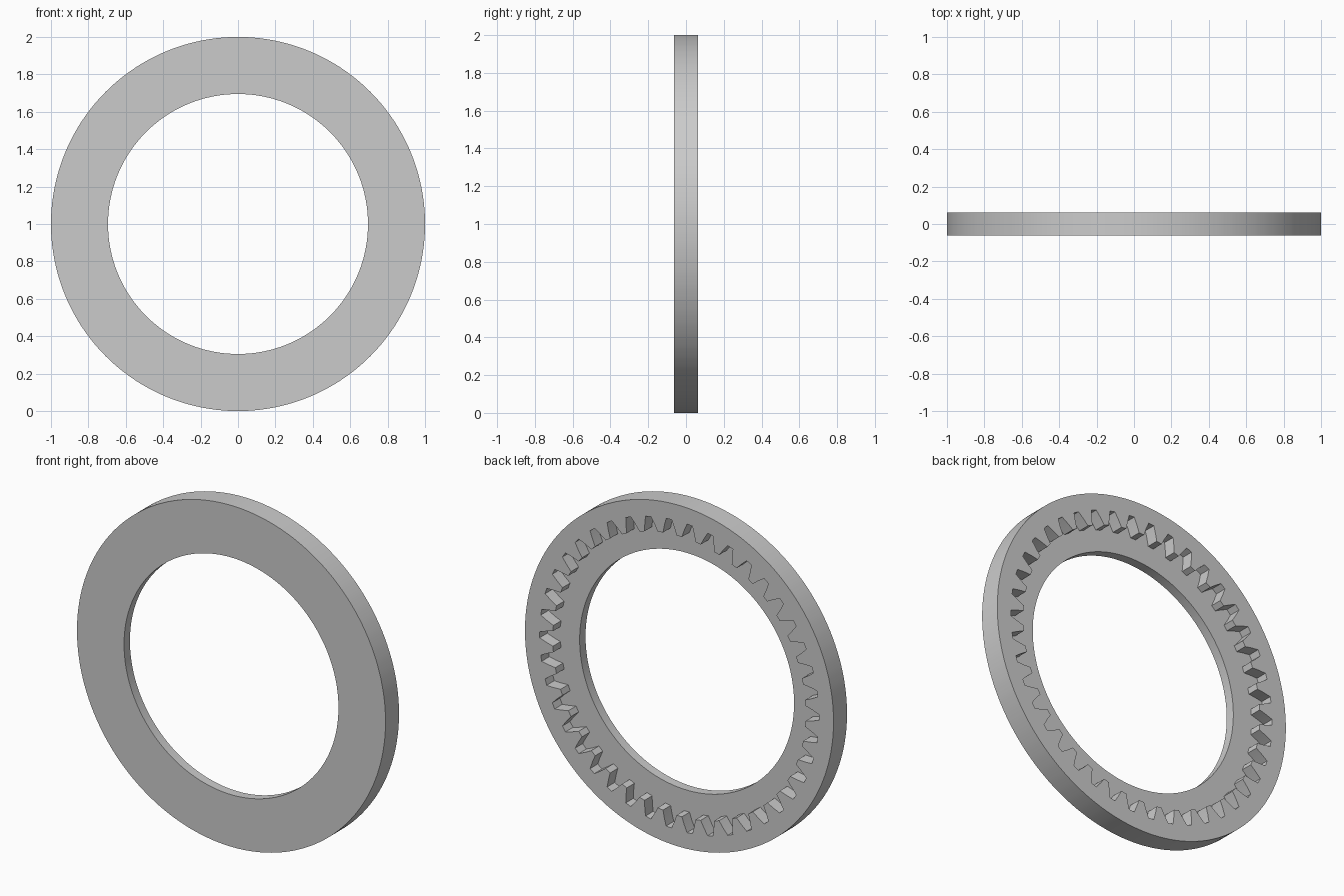
import bpy
import bmesh
import math

cube = bpy.data.objects.get("Cube")
if cube:
    bpy.data.objects.remove(cube, do_unlink=True)

# Main dimensions
TEETH = 42
OUTER, HOLE = 1.0, 0.695
ROOT, PITCH, TIP = 0.905, 0.863, 0.82
FRONT, FLOOR, BACK = -0.0625, -0.008, 0.0625

# One gap between two teeth: (fraction of the tooth pitch, radius)
GAP = [(-0.36, TIP), (-0.25, PITCH), (-0.13, ROOT),
       (0.13, ROOT), (0.25, PITCH), (0.36, TIP)]

# Gap outline repeated round the ring; a tooth sits at the very top
outline = [((i + 0.5 + f) * math.tau / TEETH, r)
           for i in range(TEETH) for f, r in GAP]


def add_loop(bm, y, radius=None):
    """Circle of the given radius, or the toothed outline if none is given."""
    return [bm.verts.new(((radius or r) * math.sin(a), y,
                          1 + (radius or r) * math.cos(a)))
            for a, r in outline]


def bridge(bm, a, b):
    n = len(a)
    for i in range(n):
        j = (i + 1) % n
        bm.faces.new((a[i], a[j], b[j], b[i]))


# Ring gear: outer wall, front plate, hole, recessed floor, toothed wall
bm = bmesh.new()
loops = [add_loop(bm, BACK, OUTER), add_loop(bm, FRONT, OUTER),
         add_loop(bm, FRONT, HOLE), add_loop(bm, FLOOR, HOLE),
         add_loop(bm, FLOOR), add_loop(bm, BACK)]
for k, loop in enumerate(loops):
    bridge(bm, loop, loops[(k + 1) % len(loops)])
bmesh.ops.recalc_face_normals(bm, faces=bm.faces[:])

mesh = bpy.data.meshes.new("internal_ring_gear")
bm.to_mesh(mesh)
bm.free()
gear = bpy.data.objects.new("internal_ring_gear", mesh)
bpy.context.collection.objects.link(gear)

# Plain grey
grey = bpy.data.materials.new("light grey")
grey.use_nodes = True
colour = (0.6, 0.6, 0.6, 1.0)
grey.diffuse_color = colour
grey.node_tree.nodes["Principled BSDF"].inputs["Base Color"].default_value = colour
mesh.materials.append(grey)

# Smooth round walls, crisp corners
bpy.ops.object.select_all(action='DESELECT')
gear.select_set(True)
bpy.context.view_layer.objects.active = gear
bpy.ops.object.shade_smooth_by_angle(angle=math.radians(25))
